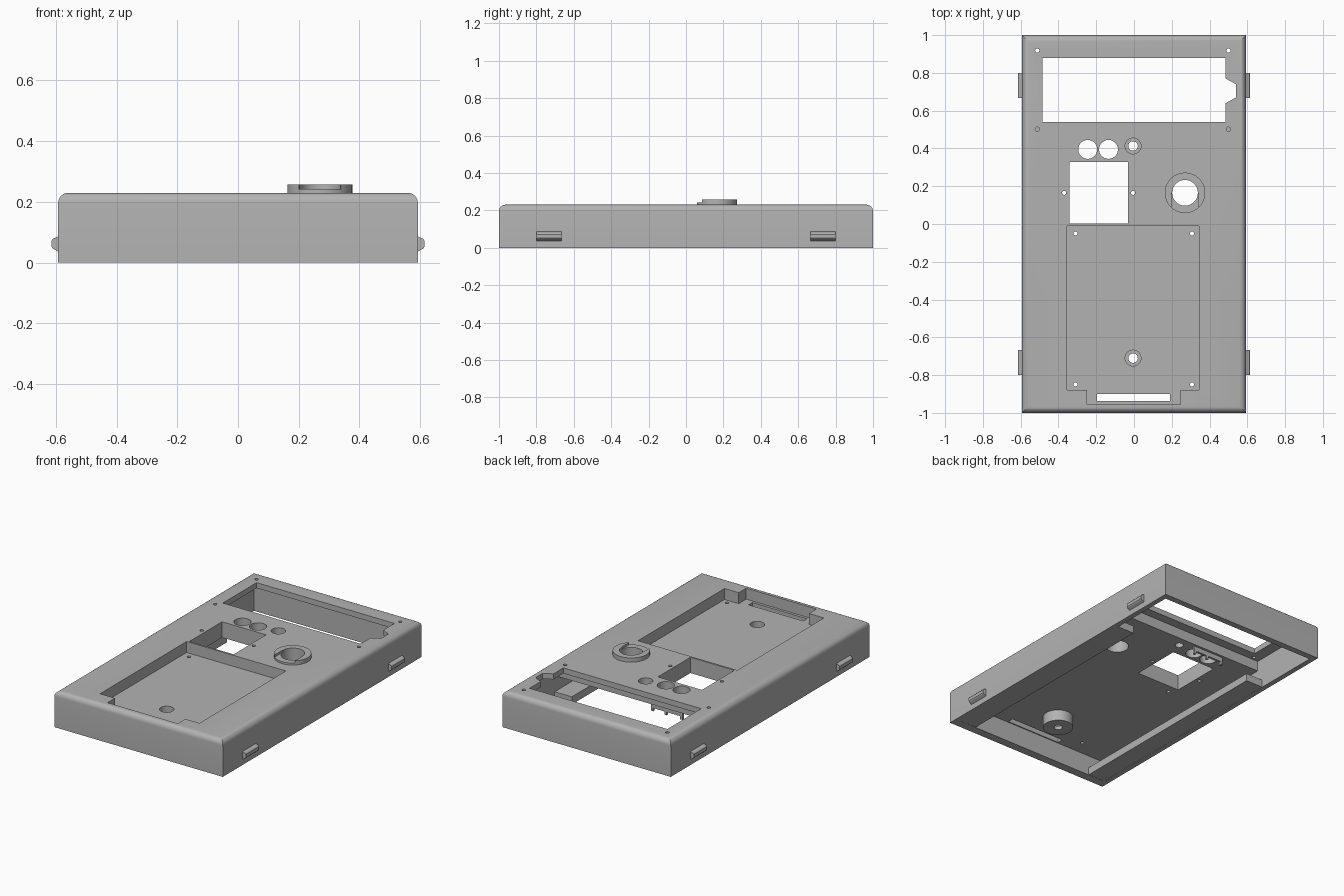
import bpy, bmesh, math
from mathutils import Matrix

cube = bpy.data.objects.get("Cube")
if cube:
    bpy.data.objects.remove(cube, do_unlink=True)

grey = bpy.data.materials.new("plain_grey")
grey.use_nodes = True
GREY = (0.45, 0.45, 0.45, 1)
grey.diffuse_color = GREY
grey.node_tree.nodes["Principled BSDF"].inputs["Base Color"].default_value = GREY


def finish(name, bm):
    bmesh.ops.recalc_face_normals(bm, faces=bm.faces)
    mesh = bpy.data.meshes.new(name)
    bm.to_mesh(mesh)
    bm.free()
    mesh.materials.append(grey)
    obj = bpy.data.objects.new(name, mesh)
    bpy.context.collection.objects.link(obj)
    return obj


def box(name, x, y, z):
    bm = bmesh.new()
    size = [b - a for a, b in (x, y, z)]
    mid = [(a + b) / 2 for a, b in (x, y, z)]
    bmesh.ops.create_cube(bm, size=1, matrix=Matrix.Translation(mid) @ Matrix.Diagonal((*size, 1)))
    return finish(name, bm)


def cylinder(name, x, y, radius, z, sides=40):
    bm = bmesh.new()
    bmesh.ops.create_cone(bm, cap_ends=True, segments=sides, radius1=radius, radius2=radius,
                          depth=z[1] - z[0], matrix=Matrix.Translation((x, y, sum(z) / 2)))
    return finish(name, bm)


def prism(name, points, axis, span):
    # extrude a 2D outline along y or z
    bm = bmesh.new()
    place = (lambda a, b, d: (a, d, b)) if axis == "y" else (lambda a, b, d: (a, b, d))
    face = bm.faces.new([bm.verts.new(place(a, b, span[0])) for a, b in points])
    out = bmesh.ops.extrude_face_region(bm, geom=[face])
    shift = place(0, 0, span[1] - span[0])
    bmesh.ops.translate(bm, vec=shift, verts=[v for v in out["geom"] if isinstance(v, bmesh.types.BMVert)])
    return finish(name, bm)


def combine(obj, other, operation="DIFFERENCE"):
    mod = obj.modifiers.new("combine", "BOOLEAN")
    mod.operation = operation
    mod.solver = "EXACT"
    mod.object = other
    bpy.context.view_layer.objects.active = obj
    bpy.ops.object.modifier_apply(modifier=mod.name)
    bpy.data.objects.remove(other, do_unlink=True)


def smooth(obj):
    bpy.ops.object.select_all(action="DESELECT")
    obj.select_set(True)
    bpy.context.view_layer.objects.active = obj
    bpy.ops.object.shade_smooth_by_angle(angle=math.radians(30))


W, TOP, CEILING, FLOOR = 0.593, 0.23, 0.13, 0.16
THROUGH = (-0.1, 0.4)

# housing with rounded top edges
bm = bmesh.new()
bmesh.ops.create_cube(bm, size=1, matrix=Matrix.Translation((0, 0, TOP / 2)) @ Matrix.Diagonal((2 * W, 2, TOP, 1)))
rim = [e for e in bm.edges if all(v.co.z > TOP - 0.01 for v in e.verts)]
bmesh.ops.bevel(bm, geom=rim, offset=0.034, segments=6, profile=0.5, affect="EDGES")
housing = finish("housing", bm)

# hollow underside, with a thinner roof around the display
combine(housing, box("main_cavity", (-0.56, 0.56), (-0.945, 0.49), (-0.1, CEILING)))
combine(housing, box("display_cavity", (-0.56, 0.56), (0.48, 0.96), (-0.1, 0.195)))

# boss under the panel, sunk slightly into the roof
combine(housing, cylinder("boss", -0.005, -0.71, 0.09, (0.06, 0.145)), "UNION")

# display window with a side notch
window = [(-0.485, 0.54), (0.485, 0.54), (0.485, 0.64), (0.54, 0.67),
          (0.54, 0.74), (0.485, 0.77), (0.485, 0.88), (-0.485, 0.88)]
combine(housing, prism("window", window, "z", THROUGH))

# recessed panel, front tab and slot
panel = [(-0.355, -0.88), (-0.25, -0.88), (-0.25, -0.955), (0.245, -0.955),
         (0.245, -0.88), (0.345, -0.88), (0.345, -0.01), (-0.355, -0.01)]
combine(housing, prism("panel_recess", panel, "z", (FLOOR, 0.4)))
combine(housing, box("slot", (-0.195, 0.19), (-0.938, -0.9), THROUGH))

# square opening and round holes
combine(housing, box("square_opening", (-0.342, -0.032), (0.002, 0.328), THROUGH))
for x in (-0.245, -0.135):
    combine(housing, cylinder("round_hole", x, 0.395, 0.05, THROUGH))
combine(housing, cylinder("dial_hole", 0.27, 0.165, 0.068, THROUGH))

# counterbored screw holes
for y, depth in ((0.413, 0.165), (-0.71, 0.085)):
    combine(housing, cylinder("counterbore", -0.005, y, 0.042, (depth, 0.4)))
    combine(housing, cylinder("bore", -0.005, y, 0.025, THROUGH))

# small screw holes
spots = [(x, y) for x in (-0.512, 0.5) for y in (0.502, 0.918)]
spots += [(x, y) for x in (-0.31, 0.307) for y in (-0.85, -0.05)]
spots += [(x, 0.165) for x in (-0.37, -0.005)]
for x, y in spots:
    combine(housing, cylinder("screw_hole", x, y, 0.011, THROUGH, 16))
smooth(housing)

# raised dial ring with a slot cut into its front half
ring = cylinder("dial_ring", 0.27, 0.165, 0.107, (TOP - 0.004, 0.257), 64)
combine(ring, cylinder("ring_bore", 0.27, 0.165, 0.068, THROUGH, 40))
combine(ring, box("ring_notch", (0.199, 0.341), (0, 0.165), (0.243, 0.4)))
smooth(ring)

# side ledges and outer snap clips
for side, label in ((1, "left"), (-1, "right")):
    box(label + "_ledge", sorted((side * 0.44, side * 0.565)), (-0.95, 0.52), (0.001, 0.05))
    clip = [(W - 0.005, 0.034), (W, 0.036), (0.61, 0.046), (0.615, 0.052),
            (0.615, 0.072), (0.61, 0.078), (W, 0.086), (W - 0.005, 0.088)]
    for y, end in ((-0.733, "front"), (0.733, "back")):
        prism(f"{label}_{end}_clip", [(side * a, b) for a, b in clip], "y", (y - 0.067, y + 0.067))

# bracket under the round holes
box("bracket", (-0.3, -0.08), (0.45, 0.465), (0.1, CEILING + 0.004))
for x in (-0.3, -0.19, -0.095):
    box("bracket_tooth", (x, x + 0.015), (0.45, 0.465), (0.08, 0.1))
